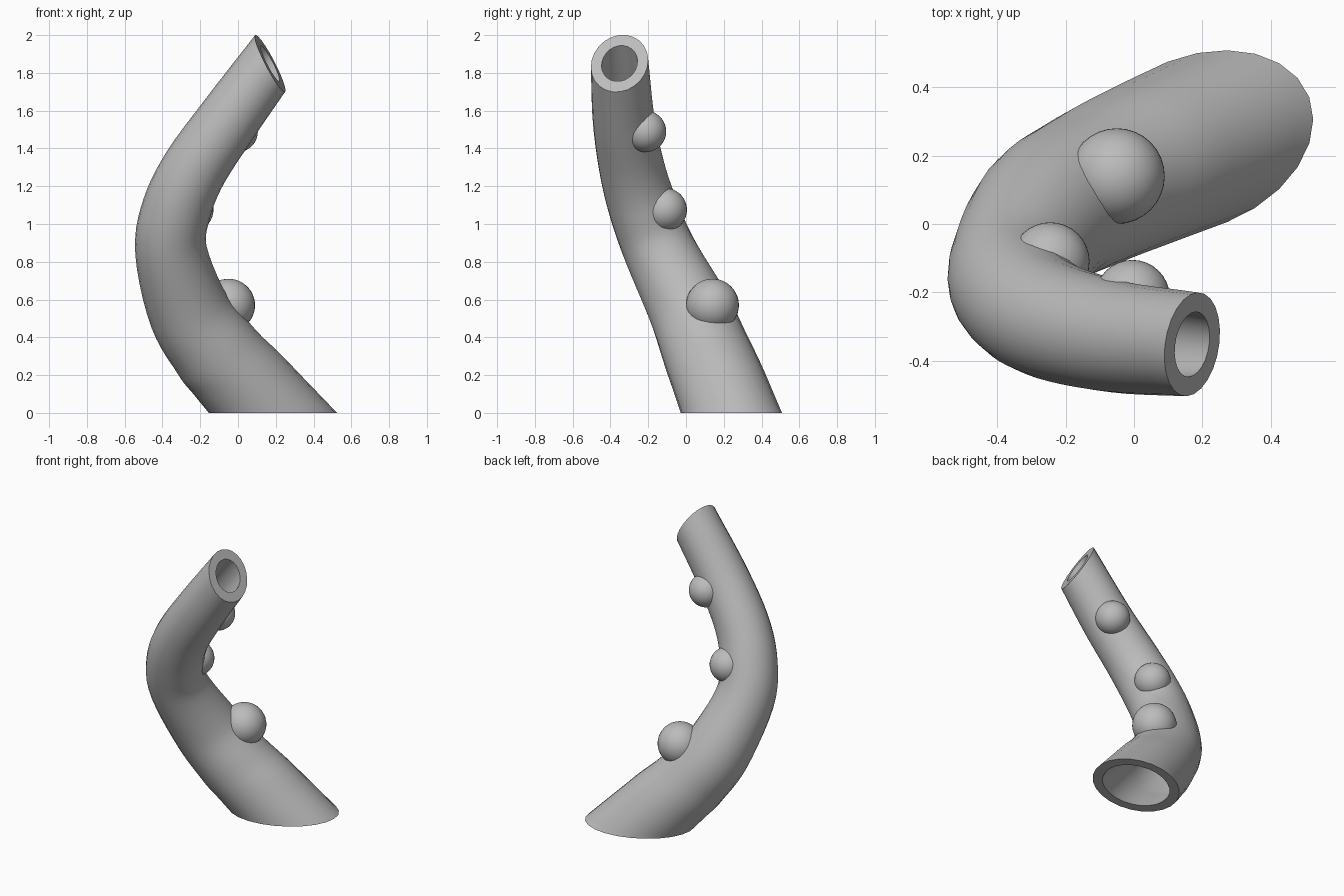
import bpy
import bmesh
import math
from mathutils import Vector

SIDES = 24
STEPS = 5
WALL = 0.057

cube = bpy.data.objects.get("Cube")
if cube:
    bpy.data.objects.remove(cube)

# Single grey material
grey = bpy.data.materials.new("grey")
grey.use_nodes = True
colour = (0.5, 0.5, 0.5, 1)
grey.diffuse_color = colour
grey.node_tree.nodes["Principled BSDF"].inputs["Base Color"].default_value = colour

# Centre line with outer radius: x, y, z, radius
KEYS = [Vector(k) for k in (
    (0.185, 0.24, 0, 0.25),
    (0.02, 0.17, 0.18, 0.242),
    (-0.12, 0.105, 0.335, 0.232),
    (-0.26, 0.02, 0.54, 0.217),
    (-0.355, -0.14, 0.86, 0.19),
    (-0.325, -0.225, 1.08, 0.183),
    (-0.23, -0.285, 1.29, 0.174),
    (-0.05, -0.33, 1.55, 0.164),
    (0.17, -0.352, 1.85, 0.153),
)]
BASE_NORMAL = Vector((0, 0, 1))
TIP_NORMAL = Vector((0.87, -0.16, 0.46)).normalized()


def sample_path():
    """Smooth spline through the keys, as (centre, radius) pairs."""
    pts = [2 * KEYS[0] - KEYS[1]] + KEYS + [2 * KEYS[-1] - KEYS[-2]]
    out = []
    for a, b, c, d in zip(pts, pts[1:], pts[2:], pts[3:]):
        for i in range(STEPS):
            t = i / STEPS
            out.append(b + (c - a) * t / 2 + (2 * a - 5 * b + 4 * c - d) * t**2 / 2
                       + (3 * b - a - 3 * c + d) * t**3 / 2)
    out.append(KEYS[-1])
    return [(p.to_3d(), p.w) for p in out]


PATH = sample_path()


def ring(bm, index, inset):
    """Ring sheared along the tube so both ends meet their cut planes."""
    centre, radius = PATH[index]
    last = len(PATH) - 1
    tangent = (PATH[min(index + 1, last)][0] - PATH[max(index - 1, 0)][0]).normalized()
    f = index / last
    normal = tangent.lerp(BASE_NORMAL, max(0, 1 - f / 0.4))
    normal = normal.lerp(TIP_NORMAL, max(0, (f - 0.7) / 0.3))
    u = tangent.cross(Vector((0, 1, 0))).normalized()
    v = tangent.cross(u)
    verts = []
    for i in range(SIDES):
        a = math.tau * i / SIDES
        off = (u * math.cos(a) + v * math.sin(a)) * (radius - inset)
        off -= tangent * off.dot(normal) / tangent.dot(normal)
        verts.append(bm.verts.new(centre + off))
    return verts


def finish(bm, name):
    bmesh.ops.recalc_face_normals(bm, faces=bm.faces)
    mesh = bpy.data.meshes.new(name)
    bm.to_mesh(mesh)
    bm.free()
    obj = bpy.data.objects.new(name, mesh)
    bpy.context.collection.objects.link(obj)
    mesh.materials.append(grey)
    bpy.ops.object.select_all(action="DESELECT")
    obj.select_set(True)
    bpy.context.view_layer.objects.active = obj
    bpy.ops.object.shade_smooth_by_angle(angle=math.radians(40))


# Hollow bent tube: up the outside, back down the bore, closed by the rims
bm = bmesh.new()
order = range(len(PATH))
rings = [ring(bm, i, 0) for i in order] + [ring(bm, i, WALL) for i in reversed(order)]
for low, high in zip(rings, rings[1:] + rings[:1]):
    for i in range(SIDES):
        j = (i + 1) % SIDES
        bm.faces.new((low[i], low[j], high[j], high[i]))
finish(bm, "bent_tube")


# Round bumps on the inner bend, trimmed so they stay out of the bore
def inside_bore(co):
    centre, radius = min(PATH, key=lambda s: (s[0] - co).length)
    return (co - centre).length < radius - WALL * 0.6


for name, centre, radius in (
    ("lower_bump", (-0.05, 0.14, 0.57), 0.14),
    ("middle_bump", (-0.245, -0.11, 1.075), 0.115),
    ("upper_bump", (-0.005, -0.215, 1.49), 0.11),
):
    bm = bmesh.new()
    bmesh.ops.create_uvsphere(bm, u_segments=32, v_segments=24, radius=radius)
    bmesh.ops.translate(bm, verts=bm.verts, vec=centre)
    hidden = [v for v in bm.verts if inside_bore(v.co)]
    bmesh.ops.delete(bm, geom=hidden, context="VERTS")
    finish(bm, name)
